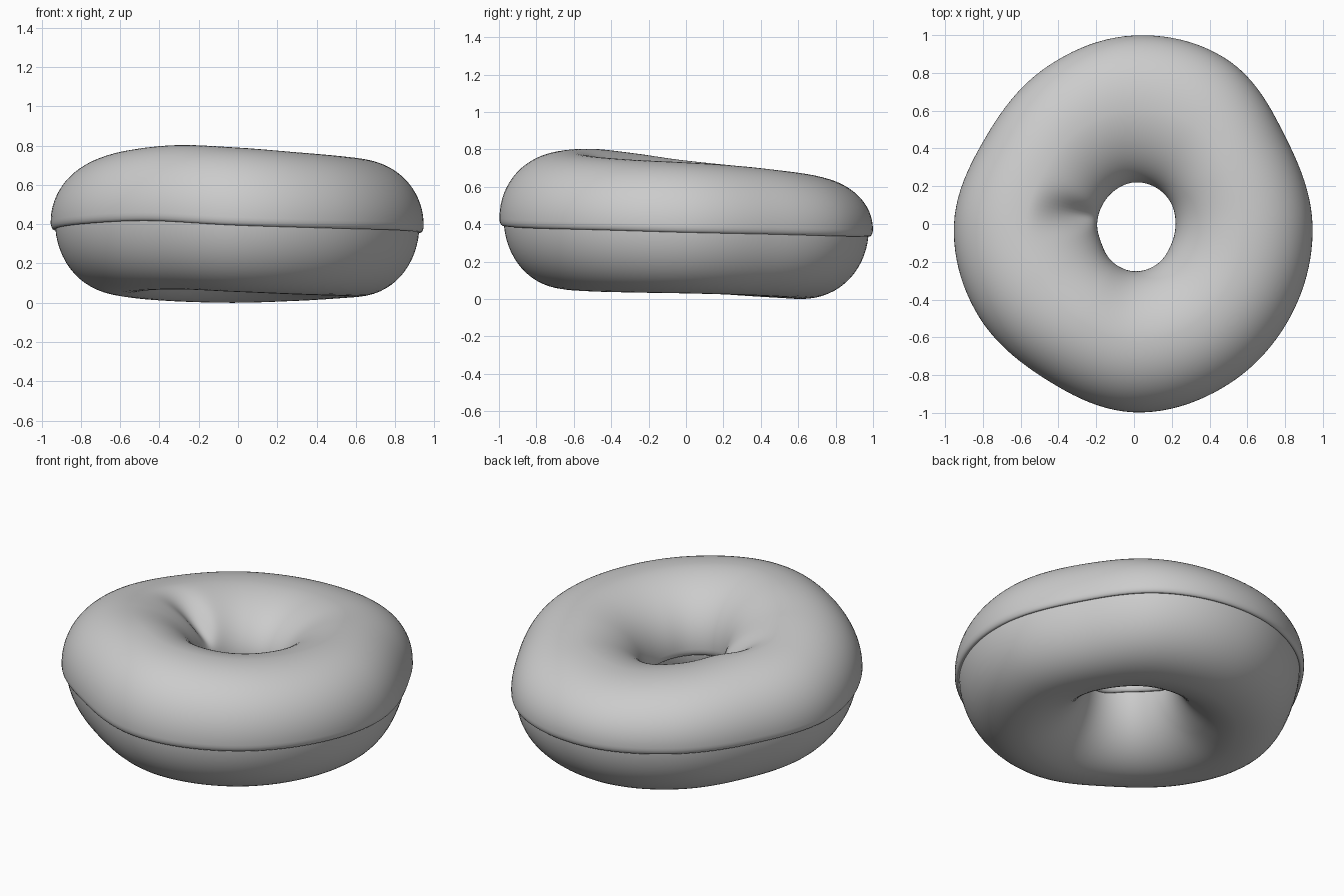
import bpy, bmesh
from math import sin, cos, pi, radians, floor, exp

if "Cube" in bpy.data.objects:
    bpy.data.objects.remove(bpy.data.objects["Cube"])

# Values every 30 degrees, anticlockwise from +x
OUTER = [.945, .925, 1.0, .998, .95, .91, .953, .957, .945, .997, .985, .962]
HOLE = [.22, .225, .225, .22, .205, .195, .195, .20, .23, .25, .245, .225]
CREST = [.73, .71, .68, .66, .68, .71, .74, .78, .803, .79, .765, .745]
BASE = [.03, .022, .01, .0, .006, .02, .04, .06, .068, .055, .042, .035]
SEAM = [.355, .345, .335, .335, .345, .355, .37, .40, .42, .395, .38, .37]
N = 128


def ring(values, t):
    """Smooth periodic interpolation of values around the ring."""
    f = t / (2 * pi) * 12
    i = floor(f)
    u = f - i
    a, b, c, d = (values[(i + k) % 12] for k in (-1, 0, 1, 2))
    return b + .5 * u * (c - a + u * (2*a - 5*b + 4*c - d + u * (3*(b - c) + d - a)))


def point(t, p, inset):
    """Point on the ring at angle t, section angle p, moved in by inset."""
    outer, hole = ring(OUTER, t), ring(HOLE, t)
    mid, half = (outer + hole) / 2, (outer - hole) / 2 - inset
    zc = ring(SEAM, t) + .04
    c, s = cos(p), sin(p)
    r = mid + half * (abs(c) ** .92 if c > 0 else -abs(c) ** 1.08)
    if s > 0:
        z = zc + (ring(CREST, t) - zc - inset) * s
        # small fold on the inner left slope
        if c < 0:
            z -= .07 * exp(-((t - radians(171)) / .22) ** 2) * (2 * s * c) ** 2
    else:
        z = zc + (zc - ring(BASE, t)) * s
    return (r * cos(t), r * sin(t), z)


def sweep(name, section):
    """Close a list of (section angle, inset) pairs around the ring."""
    bm = bmesh.new()
    rows = [[bm.verts.new(point(2 * pi * i / N, p, d)) for p, d in section]
            for i in range(N)]
    m = len(section)
    for i in range(N):
        a, b = rows[i], rows[(i + 1) % N]
        for j in range(m):
            k = (j + 1) % m
            bm.faces.new((a[j], b[j], b[k], a[k]))
    bmesh.ops.recalc_face_normals(bm, faces=bm.faces)
    me = bpy.data.meshes.new(name)
    bm.to_mesh(me)
    bm.free()
    for f in me.polygons:
        f.use_smooth = True
    ob = bpy.data.objects.new(name, me)
    bpy.context.collection.objects.link(ob)
    return ob


# Dough ring
sweep("dough", [(2 * pi * j / 64, .022) for j in range(64)])

# Icing shell over the top half, with rounded lips at both edges
lip = [(-2, 0), (-4.2, .003), (-5.6, .008), (-6.2, .014), (-6, .022), (-5, .026)]
upper = [(radians(180 * j / 48), 0) for j in range(49)]
inner_lip = [(radians(180 - a), d) for a, d in lip]
under = [(radians(180 - 180 * j / 40), .028) for j in range(41)]
outer_lip = [(radians(a), d) for a, d in reversed(lip)]
sweep("icing", upper + inner_lip + under + outer_lip)
